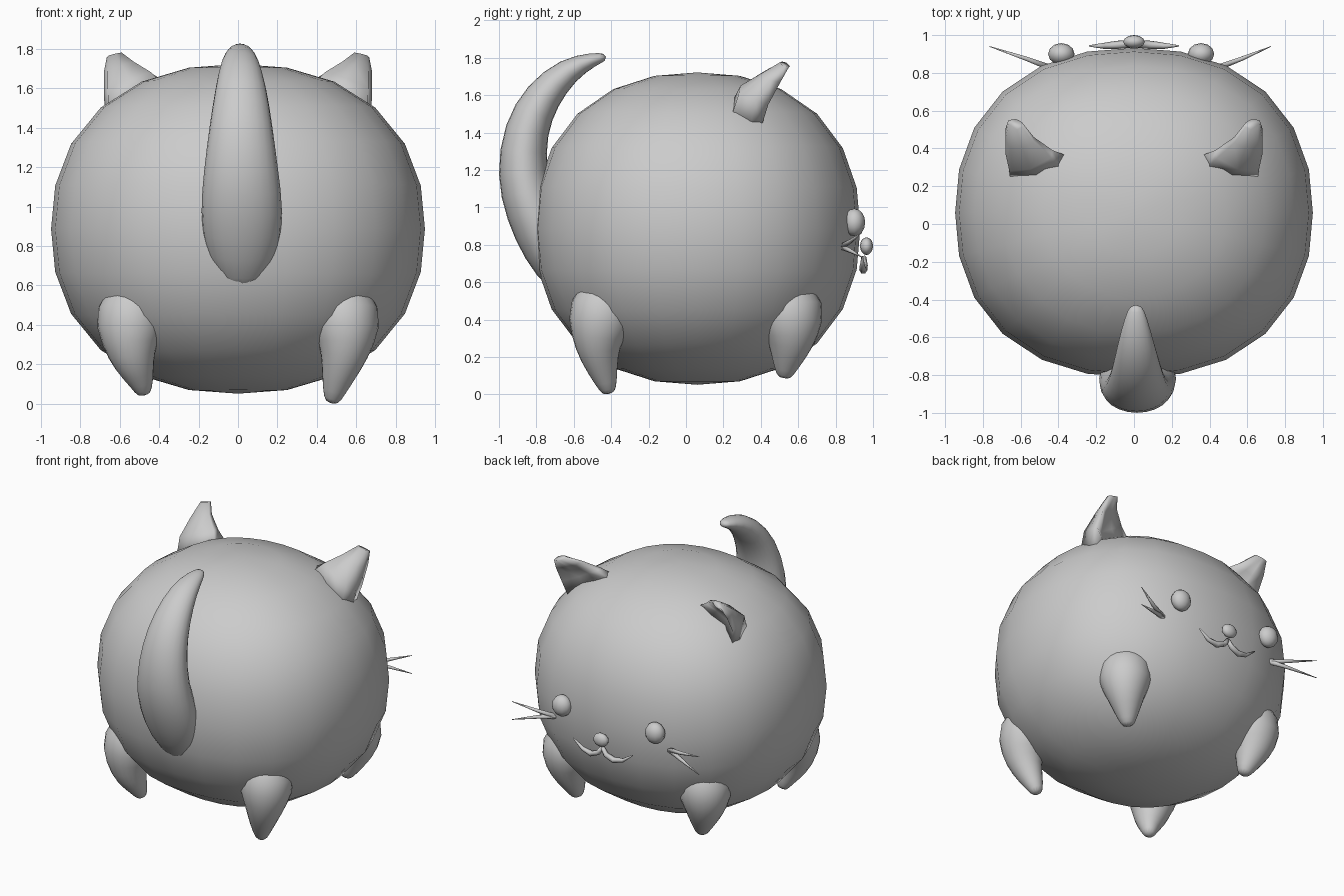
import bpy, bmesh, math
from mathutils import Vector


def finish(name, bm, subsurf=0):
    bmesh.ops.recalc_face_normals(bm, faces=bm.faces[:])
    for f in bm.faces:
        f.smooth = True
    me = bpy.data.meshes.new(name)
    bm.to_mesh(me)
    bm.free()
    ob = bpy.data.objects.new(name, me)
    bpy.context.collection.objects.link(ob)
    if subsurf:
        mod = ob.modifiers.new("smooth", 'SUBSURF')
        mod.levels = mod.render_levels = subsurf
    return ob


def ellipsoid(name, centre, radii, seg, rings, power=2.0):
    """Ellipsoid; a power above 2 makes it slightly boxy."""
    bm = bmesh.new()
    bmesh.ops.create_uvsphere(bm, u_segments=seg, v_segments=rings, radius=1)
    for v in bm.verts:
        size = sum(abs(k) ** power for k in v.co) ** (1 / power)
        v.co = Vector([c + r * k / size for c, r, k in zip(centre, radii, v.co)])
    return finish(name, bm)


def loft(name, rings, subsurf=0):
    bm = bmesh.new()
    loops = [[bm.verts.new(p) for p in ring] for ring in rings]
    n = len(loops[0])
    for a, b in zip(loops, loops[1:]):
        for i in range(n):
            bm.faces.new((a[i], a[(i + 1) % n], b[(i + 1) % n], b[i]))
    bm.faces.new(loops[0])
    bm.faces.new(loops[-1])
    return finish(name, bm, subsurf)


def tube(name, path, radii, ref, sides=12, subsurf=1):
    """Elliptical tube; first radius lies along ref, second across it."""
    pts = [Vector(p) for p in path]
    rings = []
    for i, p in enumerate(pts):
        t = (pts[min(i + 1, len(pts) - 1)] - pts[max(i - 1, 0)]).normalized()
        u = Vector(ref)
        u = (u - t * u.dot(t)).normalized()
        w = t.cross(u)
        ru, rw = radii[i]
        angles = [2 * math.pi * k / sides for k in range(sides)]
        rings.append([p + u * ru * math.cos(a) + w * rw * math.sin(a) for a in angles])
    return loft(name, rings, subsurf)


# Round, slightly boxy body
ellipsoid("body", (0, 0.06, 0.887), (0.947, 0.872, 0.835), 24, 12, 2.25)

# Curled tail
tube("tail",
     [(0.02, -0.66, 0.56), (0.02, -0.74, 0.77), (0.02, -0.825, 0.98), (0.015, -0.882, 1.18),
      (0.015, -0.86, 1.42), (0.015, -0.77, 1.60), (0.01, -0.63, 1.74),
      (0.01, -0.49, 1.795), (0.01, -0.425, 1.805)],
     [(0.09, 0.07), (0.20, 0.14), (0.22, 0.15), (0.197, 0.14), (0.165, 0.125),
      (0.135, 0.105), (0.10, 0.073), (0.06, 0.037), (0.03, 0.02)], (1, 0, 0))

# Legs flaring into the body
leg_r = [0.10, 0.21, 0.145, 0.108, 0.06, 0.035]
for s, side in ((1, "right"), (-1, "left")):
    low = 0.0 if s > 0 else 0.04
    back = [(0.50, -0.38, 0.66), (0.545, -0.45, 0.45), (0.55, -0.475, 0.30),
            (0.525, -0.465, 0.20), (0.485, -0.425, 0.06 + low), (0.475, -0.41, 0.0 + low)]
    front = [(0.50, 0.50, 0.66), (0.545, 0.565, 0.45), (0.55, 0.565, 0.31),
             (0.525, 0.55, 0.23), (0.50, 0.53, 0.13), (0.49, 0.525, 0.085)]
    for name, path in (("back_leg_", back), ("front_leg_", front)):
        tube(name + side, [(s * x, y, z) for x, y, z in path], [(r, r) for r in leg_r], (1, 0, 0))

    # Ears, hollow towards the face
    ear = [
        [(0.65, 0.40, 1.42), (0.67, 0.34, 1.42), (0.655, 0.23, 1.45), (0.50, 0.24, 1.55),
         (0.38, 0.28, 1.62), (0.35, 0.36, 1.62), (0.45, 0.37, 1.57), (0.55, 0.36, 1.50)],
        [(0.68, 0.44, 1.55), (0.68, 0.37, 1.57), (0.66, 0.28, 1.60), (0.55, 0.29, 1.65),
         (0.44, 0.35, 1.68), (0.43, 0.39, 1.67), (0.51, 0.38, 1.63), (0.59, 0.37, 1.58)],
        [(0.68, 0.505, 1.67), (0.68, 0.45, 1.68), (0.66, 0.40, 1.69), (0.59, 0.40, 1.715),
         (0.53, 0.43, 1.735), (0.53, 0.46, 1.73), (0.57, 0.45, 1.69), (0.62, 0.45, 1.67)],
        [(0.665, 0.55, 1.75), (0.665, 0.53, 1.755), (0.655, 0.51, 1.765), (0.62, 0.50, 1.775),
         (0.59, 0.515, 1.78), (0.59, 0.535, 1.775), (0.61, 0.55, 1.76), (0.63, 0.555, 1.755)],
    ]
    loft("ear_" + side, [[(s * x, y, z) for x, y, z in ring] for ring in ear])

    # Eyes
    ellipsoid("eye_" + side, (s * 0.37 - 0.015, 0.90, 0.92), (0.07, 0.058, 0.074), 12, 8)

    # Half of the mouth
    tube("mouth_" + side,
         [(0, 0.95, 0.735), (s * 0.03, 0.952, 0.69), (s * 0.09, 0.948, 0.665),
          (s * 0.16, 0.943, 0.68), (s * 0.235, 0.943, 0.735)],
         [(0.014, 0.014), (0.02, 0.018), (0.022, 0.02), (0.016, 0.014), (0.004, 0.004)],
         (0, 1, 0), 6, 0)

    # Two whiskers
    for k, tip_z in (("upper", 0.865), ("lower", 0.735)):
        tube("whisker_%s_%s" % (k, side),
             [(s * 0.45, 0.83, 0.79), (s * 0.57, 0.875, 0.79 + (tip_z - 0.79) * 0.35),
              (s * 0.745 - 0.02, 0.94, tip_z)],
             [(0.018, 0.018), (0.013, 0.013), (0.002, 0.002)], (0, 0, 1), 6, 0)

# Nose
ellipsoid("nose", (0, 0.965, 0.793), (0.057, 0.035, 0.047), 12, 8)
